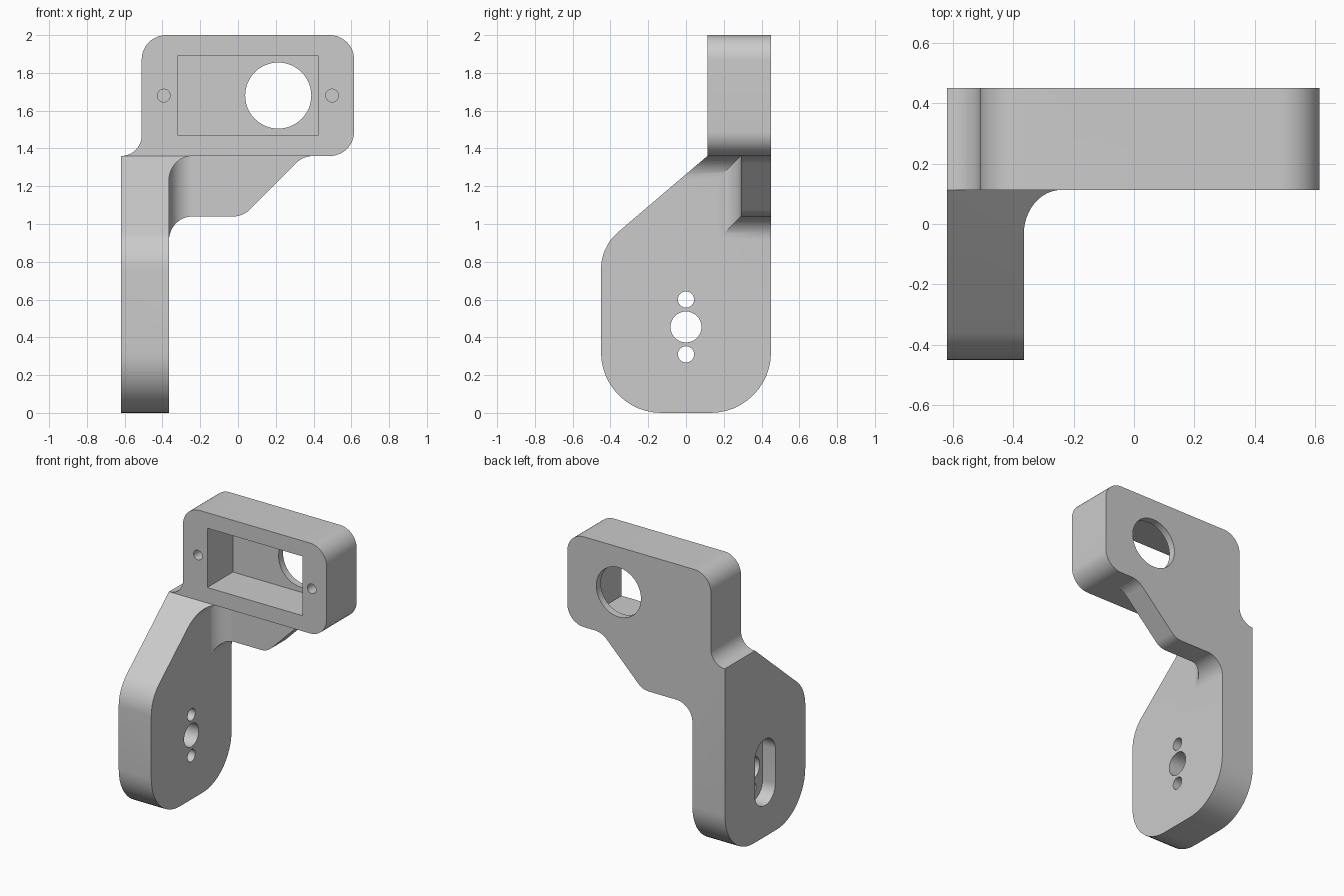
import bpy, bmesh, math
from mathutils import Vector

cube = bpy.data.objects.get("Cube")
if cube:
    bpy.data.objects.remove(cube, do_unlink=True)


def rounded(corners, steps=12):
    """Outline from (a, b, radius) corners, each rounded by a tangent arc."""
    pts = []
    for i, (a, b, r) in enumerate(corners):
        p = Vector((a, b))
        if r == 0:
            pts.append(p)
            continue
        u = (Vector(corners[i - 1][:2]) - p).normalized()
        v = (Vector(corners[(i + 1) % len(corners)][:2]) - p).normalized()
        half = u.angle(v) / 2
        centre = p + (u + v).normalized() * (r / math.sin(half))
        start = p + u * (r / math.tan(half)) - centre
        end = p + v * (r / math.tan(half)) - centre
        sweep = math.pi - 2 * half
        for k in range(steps + 1):
            t = k / steps
            pts.append(centre + (start * math.sin((1 - t) * sweep)
                                 + end * math.sin(t * sweep)) / math.sin(sweep))
    return pts


def circle(a, b, r, n=48):
    return [Vector((a + r * math.cos(math.tau * k / n),
                    b + r * math.sin(math.tau * k / n))) for k in range(n)]


def prism(name, pts, axis, lo, hi):
    """Extrude an outline along one axis."""
    place = {"x": lambda p, d: (d, p.x, p.y),
             "y": lambda p, d: (p.x, d, p.y),
             "z": lambda p, d: (p.x, p.y, d)}[axis]
    bm = bmesh.new()
    low = [bm.verts.new(place(p, lo)) for p in pts]
    high = [bm.verts.new(place(p, hi)) for p in pts]
    bm.faces.new(low)
    bm.faces.new(high)
    n = len(pts)
    for i in range(n):
        j = (i + 1) % n
        bm.faces.new((low[i], low[j], high[j], high[i]))
    bmesh.ops.recalc_face_normals(bm, faces=bm.faces)
    mesh = bpy.data.meshes.new(name)
    bm.to_mesh(mesh)
    bm.free()
    obj = bpy.data.objects.new(name, mesh)
    bpy.context.collection.objects.link(obj)
    return obj


def combine(target, tool, operation):
    """Apply a boolean and discard the tool."""
    mod = target.modifiers.new(operation.lower(), "BOOLEAN")
    mod.operation, mod.solver, mod.object = operation, "EXACT", tool
    bpy.context.view_layer.objects.active = target
    bpy.ops.object.modifier_apply(modifier=mod.name)
    bpy.data.objects.remove(tool, do_unlink=True)


OUTER, INNER, STEP = -0.62, -0.365, 1.36   # arm sides, underside of holder
FRONT, BACK, WEB = 0.113, 0.45, 0.29       # holder front, back, web front

# Bracket body: front silhouette crossed with side silhouette
bracket = prism("servo_bracket", rounded([
    (OUTER, 0, 0), (INNER, 0, 0), (INNER, 1.04, 0.125), (0.025, 1.04, 0.12),
    (0.345, STEP, 0.13), (0.615, STEP, 0.13), (0.615, 2, 0.13),
    (-0.51, 2, 0.13), (-0.51, STEP, 0.109), (OUTER, STEP, 0)]), "y", -0.6, 0.6)
side = prism("side_shape", rounded([
    (-BACK, 0, 0.32), (BACK, 0, 0.32), (BACK, 2, 0), (FRONT, 2, 0),
    (FRONT, STEP, 0), (-BACK, 0.88, 0.26)]), "x", -0.8, 0.8)
combine(bracket, side, "INTERSECT")

# Space beside the arm, rounded where it meets the holder and the web
space = prism("arm_space", rounded([
    (INNER, 0.5, 0), (1, 0.5, 0), (1, STEP, 0), (INNER, STEP, 0.125)]),
    "y", -0.8, WEB)
curve = prism("web_fillet", rounded([
    (INNER, -1, 0), (1.2, -1, 0), (1.2, WEB, 0), (INNER, WEB, 0.125)]),
    "z", 0.2, 1.6)
combine(space, curve, "INTERSECT")
combine(bracket, space, "DIFFERENCE")

# Holder: pocket, round cable opening, blind screw holes
pocket = rounded([(-0.32, 1.47, 0), (0.425, 1.47, 0), (0.425, 1.89, 0), (-0.32, 1.89, 0)])
cuts = [("pocket", pocket, "y", -0.1, 0.4),
        ("cable_opening", circle(0.213, 1.68, 0.175), "y", 0.3, 0.6)]
cuts += [("screw_hole", circle(x, 1.68, 0.034, 24), "y", -0.1, 0.33) for x in (-0.393, 0.498)]

# Arm: horn slot on the outside, shaft and screw holes right through
slot = rounded([(-0.115, 0.22, 0.114), (0.115, 0.22, 0.114),
                (0.115, 0.69, 0.114), (-0.115, 0.69, 0.114)])
cuts.append(("horn_slot", slot, "x", -0.8, -0.52))
cuts += [("arm_hole", circle(0, z, r, 32), "x", -0.8, -0.2)
         for z, r in ((0.31, 0.043), (0.455, 0.082), (0.6, 0.043))]
for cut in cuts:
    combine(bracket, prism(*cut), "DIFFERENCE")

# Plain grey finish
grey = bpy.data.materials.new("light_grey")
grey.use_nodes = True
colour = (0.6, 0.6, 0.6, 1)
grey.diffuse_color = colour
grey.node_tree.nodes["Principled BSDF"].inputs["Base Color"].default_value = colour
bracket.data.materials.clear()
bracket.data.materials.append(grey)
for face in bracket.data.polygons:
    face.material_index = 0

bpy.ops.object.select_all(action="DESELECT")
bracket.select_set(True)
bpy.context.view_layer.objects.active = bracket
bpy.ops.object.shade_smooth_by_angle(angle=math.radians(25))
